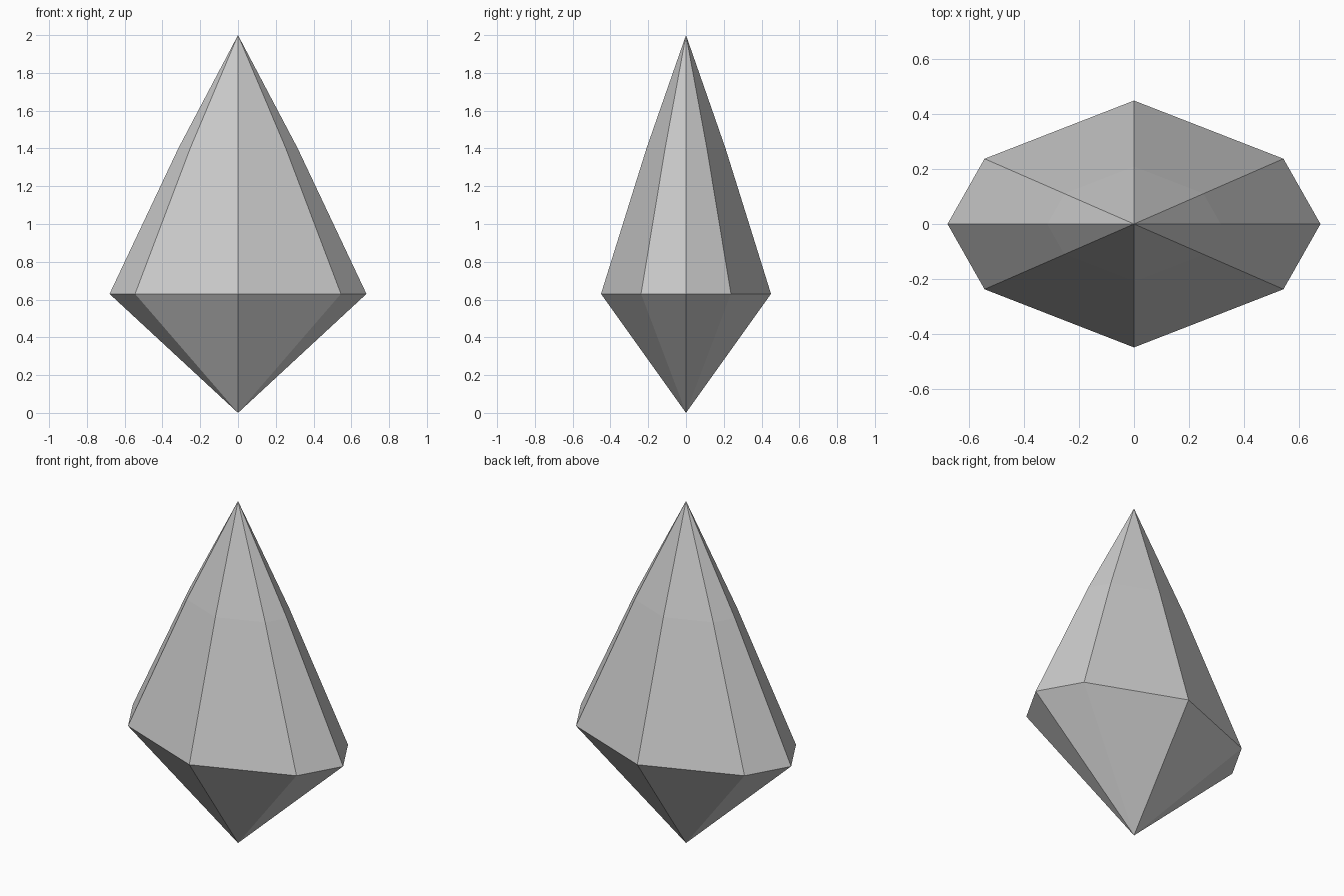
import bpy, bmesh

if "Cube" in bpy.data.objects:
    bpy.data.objects.remove(bpy.data.objects["Cube"])

# Quarter of the girdle outline, mirrored into an eight-sided ring
A, B, DX, DY = 0.68, 0.45, 0.545, 0.238
outline = [(A, 0), (DX, DY), (0, B), (-DX, DY),
           (-A, 0), (-DX, -DY), (0, -B), (DX, -DY)]

# Faceted crystal: lower point, girdle, slight shoulder, upper point
bm = bmesh.new()
bottom = bm.verts.new((0, 0, 0))
top = bm.verts.new((0, 0, 2))
girdle, shoulder = [
    [bm.verts.new((x * s, y * s, z)) for x, y in outline]
    for s, z in ((1.0, 0.63), (0.465, 1.40))]

n = len(outline)
for i in range(n):
    j = (i + 1) % n
    bm.faces.new((bottom, girdle[j], girdle[i]))
    bm.faces.new((girdle[i], girdle[j], shoulder[j], shoulder[i]))
    bm.faces.new((shoulder[i], shoulder[j], top))
bmesh.ops.recalc_face_normals(bm, faces=bm.faces)

mesh = bpy.data.meshes.new("crystal")
bm.to_mesh(mesh)
bm.free()
bpy.context.collection.objects.link(bpy.data.objects.new("crystal", mesh))
